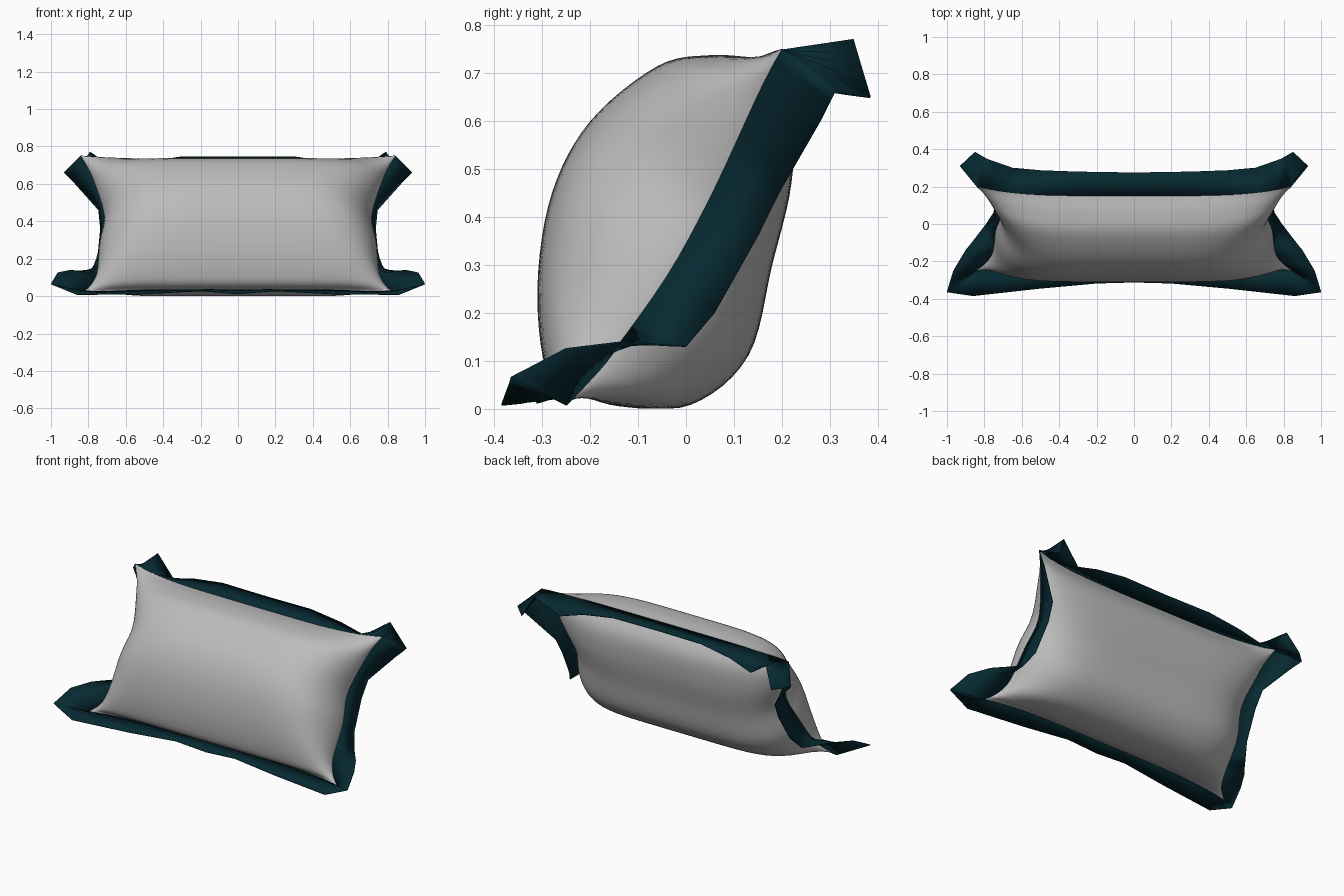
import bpy
import bmesh
from mathutils import Vector

cube = bpy.data.objects.get("Cube")
if cube:
    bpy.data.objects.remove(cube)


def make_material(name, rgb):
    mat = bpy.data.materials.new(name)
    mat.use_nodes = True
    mat.diffuse_color = (*rgb, 1)
    mat.node_tree.nodes["Principled BSDF"].inputs["Base Color"].default_value = (*rgb, 1)
    return mat


# Matching guide points, running from the bottom edge to the top edge
SEAM = [(.85, -.25, .008), (.795, -.21, .05), (.755, -.15, .12), (.74, -.038, .28),
        (.715, .045, .43), (.765, .125, .6), (.80, .163, .68), (.84, .2, .75)]
FRONT = [(-.235, .035), (-.293, .085), (-.31, .26), (-.28, .45),
         (-.2, .6), (-.06, .715), (.05, .738), (.15, .732)]
BACK = [(-.235, .035), (-.14, .005), (.01, .008), (.13, .11),
        (.18, .3), (.22, .47), (.22, .62), (.15, .732)]
LAST = len(SEAM) - 1


def spline(points, s):
    """Smooth curve through the points, s counted in points."""
    i = min(int(s), LAST - 1)
    t = s - i
    a, b, c, d = (Vector(points[min(max(k, 0), LAST)]) for k in range(i - 1, i + 3))
    return b + (c - a) * t / 2 + (a * 2 - b * 5 + c * 4 - d) * t**2 / 2 + (b * 3 - a - c * 3 + d) * t**3 / 2


def cushion_point(profile, u, s):
    """Blend the middle profile into the pinched side seam, fuller lower down."""
    seam, mid = spline(SEAM, s), spline(profile, s)
    end = abs(2 * s / LAST - 1) ** 8
    fullness = (4.5 + 3.5 * (1 - s / LAST) ** 2) * (1 - end) + 4.5 * end
    w = max(0, 1 - abs(u) ** fullness) ** (.6 + .4 * end)
    y, z = Vector((seam.y, seam.z)).lerp(mid, w)
    return Vector((u * seam.x, y, max(z, 0)))


def add_grid(bm, rows):
    verts = [[bm.verts.new(p) for p in row] for row in rows]
    for lower, upper in zip(verts, verts[1:]):
        for j in range(len(lower) - 1):
            bm.faces.new((lower[j], lower[j + 1], upper[j + 1], upper[j]))


def finish(bm, name, mat):
    mesh = bpy.data.meshes.new(name)
    bmesh.ops.remove_doubles(bm, verts=bm.verts, dist=.0005)
    bmesh.ops.recalc_face_normals(bm, faces=bm.faces)
    bm.to_mesh(mesh)
    bm.free()
    mesh.materials.append(mat)
    obj = bpy.data.objects.new(name, mesh)
    bpy.context.collection.objects.link(obj)
    bpy.ops.object.select_all(action="DESELECT")
    bpy.context.view_layer.objects.active = obj
    obj.select_set(True)
    bpy.ops.object.shade_smooth_by_angle(angle=.7)
    return obj


# Stuffed cushion: front and back panels joined along the seam,
# with columns crowded towards the sides where the panels curve most
COLS, ROWS = 56, 42
columns = [2 * k / COLS - 1 for k in range(COLS + 1)]
columns = [c * (1.5 - .5 * c * c) for c in columns]
bm = bmesh.new()
for profile in (FRONT, BACK):
    add_grid(bm, [[cushion_point(profile, u, LAST * r / ROWS) for u in columns]
                  for r in range(ROWS + 1)])
finish(bm, "cushion", make_material("light grey fabric", (.5, .5, .5)))

# Flange stations: seam position (u, s), then the matching outer hem point
STATIONS = [(0, 0, 0, -.312, .012), (.2, 0, .2, -.318, .028), (.5, 0, .5, -.345, .012),
            (.8, 0, .86, -.385, .008), (1, 0, 1, -.365, .065), (1, 1, .965, -.25, .125),
            (1, 2, .9, -.14, .138), (1, 2.4, .79, 0, .13), (1, 3, .75, .06, .2),
            (1, 4, .735, .15, .36), (1, 4.6, .745, .2, .46), (1, 5.6, .87, .28, .6),
            (1, 7, .93, .31, .66), (.99, 7, .85, .385, .65), (.95, 7, .79, .35, .77),
            (.8, 7, .65, .3, .67), (.6, 7, .5, .287, .715), (.35, 7, .3, .28, .745),
            (0, 7, 0, .275, .745)]
STEPS = 4
inner, outer = [], []
for a, b in zip(STATIONS, STATIONS[1:]):
    for k in range(STEPS + 1):
        u, s, *hem_point = [p + (q - p) * k / STEPS for p, q in zip(a, b)]
        inner.append(cushion_point(FRONT, u, s))
        outer.append(Vector(hem_point))

# Folded flange, mirrored to both sides
bm = bmesh.new()
for side in (1, -1):
    add_grid(bm, [[Vector((p.x * side, p.y, p.z)) for p in rail] for rail in (inner, outer)])
bmesh.ops.dissolve_degenerate(bm, edges=bm.edges, dist=.0005)
flange = finish(bm, "flange", make_material("dark teal fabric", (.002, .022, .031)))
hem = flange.modifiers.new("hem", "SOLIDIFY")
hem.thickness = .004
hem.offset = 0
